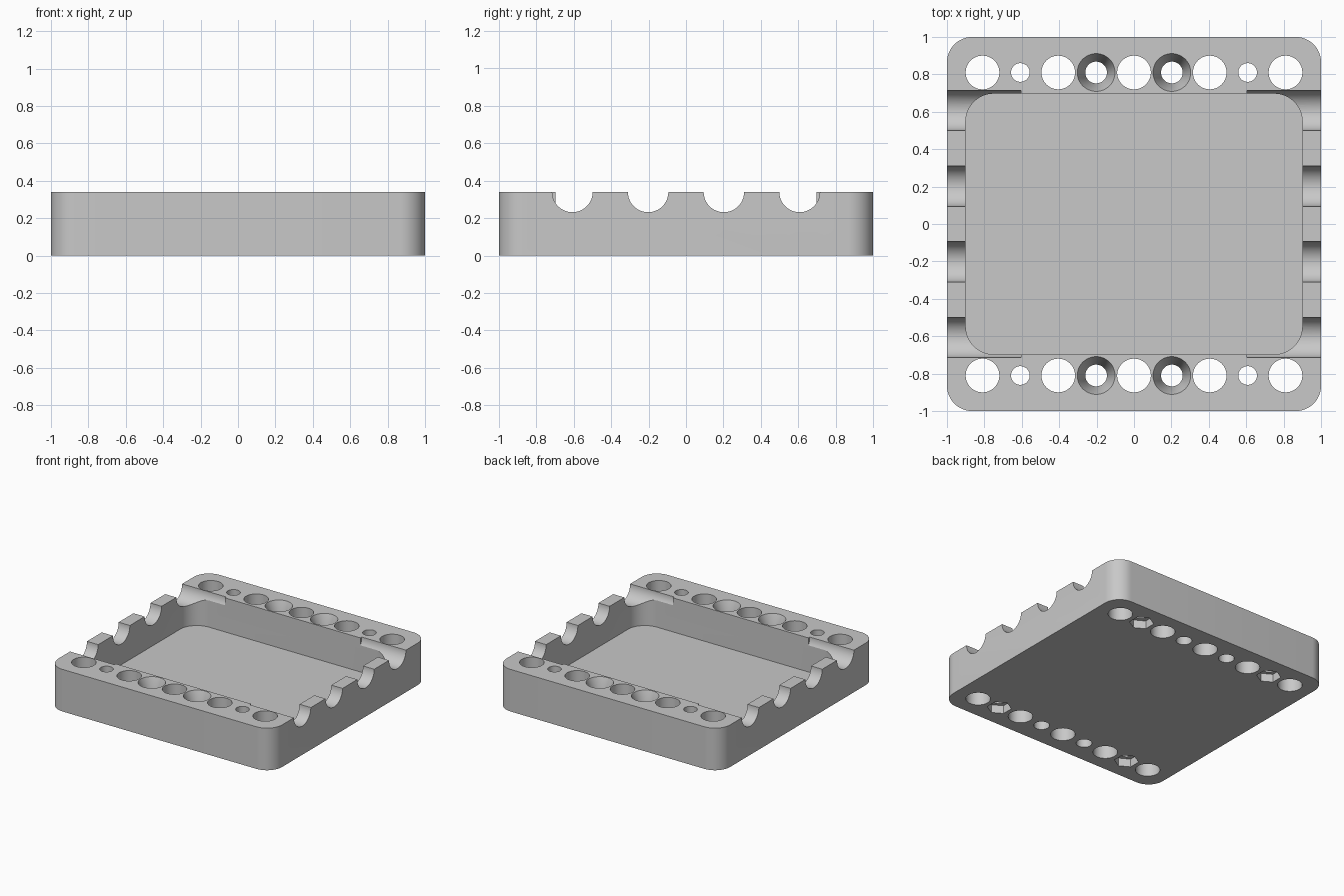
import bpy
import bmesh
import math

cube = bpy.data.objects.get("Cube")
if cube:
    bpy.data.objects.remove(cube, do_unlink=True)

HEIGHT = 0.34
FLOOR = 0.065
ROW_Y = 0.81
PITCH = 0.2025

grey = bpy.data.materials.new("plain_grey")
grey.use_nodes = True
colour = (0.58, 0.58, 0.58, 1)
grey.diffuse_color = colour
grey.node_tree.nodes["Principled BSDF"].inputs["Base Color"].default_value = colour


def loft(name, rings):
    """Closed solid through matching rings of points."""
    bm = bmesh.new()
    loops = [[bm.verts.new(p) for p in ring] for ring in rings]
    n = len(loops[0])
    for a, b in zip(loops, loops[1:]):
        for i in range(n):
            j = (i + 1) % n
            bm.faces.new((a[i], a[j], b[j], b[i]))
    bm.faces.new(loops[0][::-1])
    bm.faces.new(loops[-1])
    bmesh.ops.recalc_face_normals(bm, faces=bm.faces)
    mesh = bpy.data.meshes.new(name)
    bm.to_mesh(mesh)
    bm.free()
    mesh.materials.append(grey)
    obj = bpy.data.objects.new(name, mesh)
    bpy.context.collection.objects.link(obj)
    return obj


def rounded_block(name, hx, hy, r, z0, z1, steps=12):
    outline = []
    for k, (sx, sy) in enumerate(((1, 1), (-1, 1), (-1, -1), (1, -1))):
        for i in range(steps + 1):
            a = math.pi / 2 * (k + i / steps)
            outline.append((sx * (hx - r) + r * math.cos(a),
                            sy * (hy - r) + r * math.sin(a)))
    return loft(name, [[(x, y, z) for x, y in outline] for z in (z0, z1)])


def upright(name, x, y, levels, sides=48, turn=0.0):
    """Vertical round or polygonal solid from (radius, z) levels."""
    angles = [turn + math.tau * i / sides for i in range(sides)]
    return loft(name, [[(x + r * math.cos(a), y + r * math.sin(a), z)
                        for a in angles] for r, z in levels])


def trough(name, x0, x1, y, r, sides=64):
    """Horizontal cylinder along x, centred on the rim height."""
    angles = [math.tau * i / sides for i in range(sides)]
    return loft(name, [[(x, y + r * math.cos(a), HEIGHT + r * math.sin(a))
                        for a in angles] for x in (x0, x1)])


tray = rounded_block("tray_body", 1, 1, 0.135, 0, HEIGHT)
cutters = [rounded_block("pocket_cutter", 0.9, 0.697, 0.15, FLOOR, HEIGHT + 0.2)]

# Half-round cable notches in the side walls; the outer ones run further in
for side in (-1, 1):
    for y, inner in ((-0.607, 0.605), (-0.2025, 0.8), (0.2025, 0.8), (0.607, 0.605)):
        cutters.append(trough("notch_cutter", side * inner, side * 1.1, y, 0.108))

# Hole rows along the front and back rails
for y in (-ROW_Y, ROW_Y):
    for i in range(-4, 5):
        x = i * PITCH
        if abs(i) == 1:
            # Countersunk screw hole
            levels = [(0.058, -0.1), (0.058, HEIGHT - 0.12),
                      (0.101, HEIGHT), (0.101, HEIGHT + 0.1)]
            cutters.append(upright("countersink_cutter", x, y, levels))
        elif abs(i) == 3:
            # Small hole with a hexagonal nut recess underneath
            cutters.append(upright("small_hole_cutter", x, y,
                                   [(0.05, -0.1), (0.05, HEIGHT + 0.1)]))
            cutters.append(upright("nut_cutter", x, y, [(0.09, -0.1), (0.09, 0.065)],
                                   sides=6, turn=math.pi / 6))
        else:
            cutters.append(upright("hole_cutter", x, y,
                                   [(0.09, -0.1), (0.09, HEIGHT + 0.1)]))

bpy.ops.object.select_all(action="DESELECT")
bpy.context.view_layer.objects.active = tray
tray.select_set(True)
for cutter in cutters:
    mod = tray.modifiers.new("cut", "BOOLEAN")
    mod.operation = "DIFFERENCE"
    mod.solver = "EXACT"
    mod.object = cutter
    bpy.ops.object.modifier_apply(modifier=mod.name)
    bpy.data.objects.remove(cutter, do_unlink=True)

bpy.ops.object.shade_smooth_by_angle(angle=math.radians(25))
